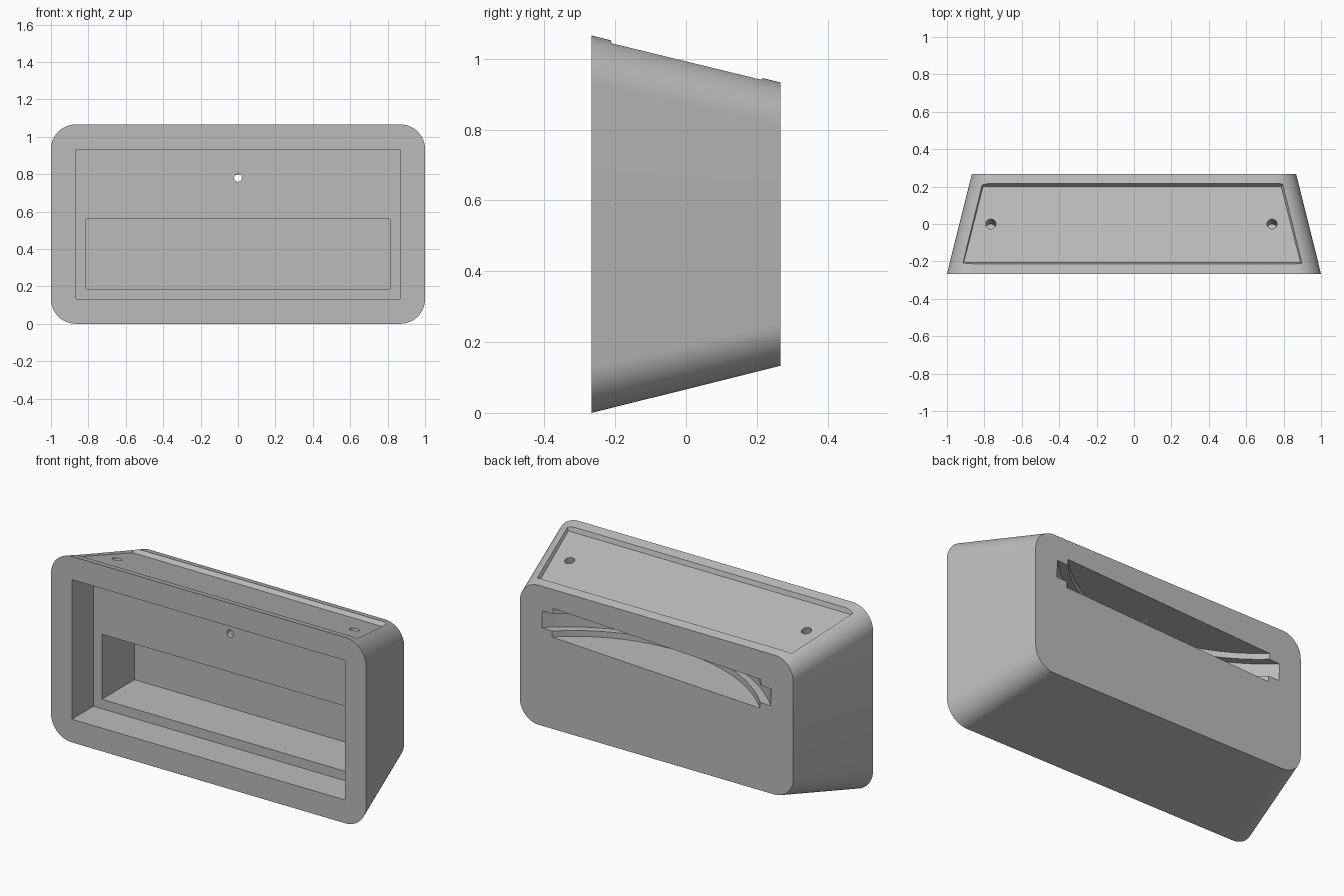
import bpy, bmesh, math
from math import sin, cos, pi, radians

if "Cube" in bpy.data.objects:
    bpy.data.objects.remove(bpy.data.objects["Cube"], do_unlink=True)

GREY = 0.5
grey = bpy.data.materials.new("plain grey")
grey.use_nodes = True
grey.diffuse_color = (GREY, GREY, GREY, 1)
grey.node_tree.nodes["Principled BSDF"].inputs["Base Color"].default_value = (GREY, GREY, GREY, 1)

FRONT, BACK, MID_Z = -0.267, 0.267, 0.533
SLOPE = 0.25                      # taper of every side towards the back


def loft(name, rings):
    """Closed solid through rings of equal point count."""
    bm = bmesh.new()
    loops = [[bm.verts.new(p) for p in ring] for ring in rings]
    for a, b in zip(loops, loops[1:]):
        for i in range(len(a)):
            j = (i + 1) % len(a)
            bm.faces.new((a[i], a[j], b[j], b[i]))
    bm.faces.new(loops[0])
    bm.faces.new(loops[-1])
    bmesh.ops.recalc_face_normals(bm, faces=bm.faces)
    mesh = bpy.data.meshes.new(name)
    bm.to_mesh(mesh)
    bm.free()
    obj = bpy.data.objects.new(name, mesh)
    bpy.context.scene.collection.objects.link(obj)
    return obj


def rounded_ring(hx, hz, r, y, steps=16):
    """Rounded rectangle in the xz plane."""
    ring = []
    for q, (sx, sz) in enumerate(((1, 1), (-1, 1), (-1, -1), (1, -1))):
        for i in range(steps + 1):
            a = (q + i / steps) * pi / 2
            ring.append((sx * (hx - r) + r * cos(a), y, MID_Z + sz * (hz - r) + r * sin(a)))
    return ring


def box(name, hx, y0, y1, z0, z1):
    return loft(name, [[(-hx, y, z0), (hx, y, z0), (hx, y, z1), (-hx, y, z1)] for y in (y0, y1)])


def cylinder(name, r, depth, loc, rot, sides):
    bpy.ops.mesh.primitive_cylinder_add(vertices=sides, radius=r, depth=depth, location=loc, rotation=rot)
    obj = bpy.context.object
    obj.name = name
    return obj


# Tapered housing with rounded corners
housing = loft("housing", [rounded_ring(1.0, 0.533, 0.133, FRONT),
                           rounded_ring(0.867, 0.4, 0.12, BACK)])
cutters = []

# Front recess and the deeper pocket behind it
cutters.append(box("front_recess_cutter", 0.867, FRONT - 0.1, -0.072, 0.133, 0.933))
cutters.append(box("pocket_cutter", 0.813, -0.12, 0.223, 0.187, 0.56))


# Shallow recess in the sloping top, with slanted walls
def top_ring(x_front, x_back, y_front, y_back, lift):
    shift = -0.01
    return [(x + shift, y, 1.0 - SLOPE * y + lift) for x, y in
            ((-x_front, y_front), (x_front, y_front), (x_back, y_back), (-x_back, y_back))]


rim = (0.913, 0.808, -0.213, 0.217)
cutters.append(loft("top_recess_cutter", [top_ring(0.9, 0.797, -0.205, 0.2, -0.025),
                                          top_ring(*rim, 0), top_ring(*rim, 0.1)]))

# Two blind holes square to the sloping top
for x in (-0.765, 0.738):
    cutters.append(cylinder("top_hole_cutter", 0.027, 0.22, (x, 0, 0.975),
                            (-math.atan(SLOPE), 0, 0), 32))

# Slightly tilted stepped disc slot in the back
for half_chord, depth, height in ((0.66, 0.283, 0.166), (0.727, 0.313, 0.098)):
    r = (half_chord ** 2 + depth ** 2) / (2 * depth)
    cutters.append(cylinder("back_slot_cutter", r, height, (0, BACK - depth + r, 0.714),
                            (0, radians(-2.4), 0), 192))

# Small hole from the front recess into the slot
cutters.append(cylinder("small_hole_cutter", 0.021, 0.2, (0, 0, 0.78), (pi / 2, 0, 0), 32))

# Cut everything out of the housing, then drop the cutters
for cutter in cutters:
    mod = housing.modifiers.new(cutter.name, "BOOLEAN")
    mod.operation = "DIFFERENCE"
    mod.solver = "EXACT"
    mod.object = cutter
    cutter.hide_render = True
bpy.context.view_layer.update()
graph = bpy.context.evaluated_depsgraph_get()
cut_mesh = bpy.data.meshes.new_from_object(housing.evaluated_get(graph))
housing.modifiers.clear()
housing.data = cut_mesh
for cutter in cutters:
    bpy.data.objects.remove(cutter, do_unlink=True)

cut_mesh.materials.clear()
cut_mesh.materials.append(grey)
for face in cut_mesh.polygons:
    face.material_index = 0

bpy.ops.object.select_all(action="DESELECT")
housing.select_set(True)
bpy.context.view_layer.objects.active = housing
bpy.ops.object.shade_smooth_by_angle(angle=radians(25))
